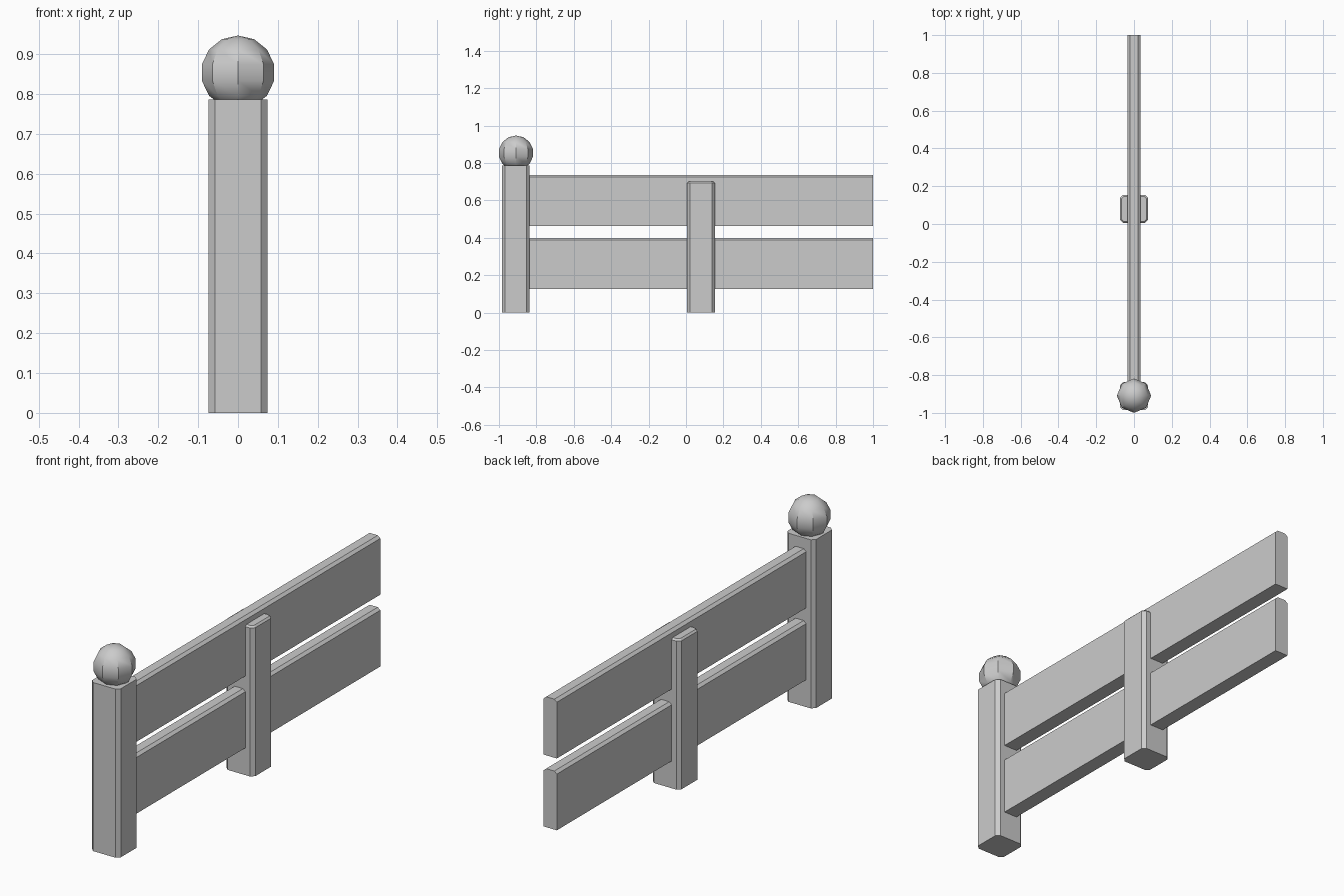
import bpy
import bmesh
from math import pi

cube = bpy.data.objects.get("Cube")
if cube:
    bpy.data.objects.remove(cube, do_unlink=True)

grey = bpy.data.materials.new("plain_grey")
grey.use_nodes = True
grey.diffuse_color = (0.6, 0.6, 0.6, 1)
grey.node_tree.nodes["Principled BSDF"].inputs["Base Color"].default_value = (0.6, 0.6, 0.6, 1)


def add_object(name, bm):
    bmesh.ops.recalc_face_normals(bm, faces=bm.faces)
    mesh = bpy.data.meshes.new(name)
    bm.to_mesh(mesh)
    bm.free()
    mesh.materials.append(grey)
    obj = bpy.data.objects.new(name, mesh)
    bpy.context.collection.objects.link(obj)
    return obj


def prism(name, outline, length, place):
    """Extrude a closed 2D outline; place maps (u, v, t) to x, y, z."""
    bm = bmesh.new()
    ends = [[bm.verts.new(place(u, v, t)) for u, v in outline] for t in length]
    for ring in ends:
        bm.faces.new(ring)
    n = len(outline)
    for i in range(n):
        j = (i + 1) % n
        bm.faces.new((ends[0][i], ends[0][j], ends[1][j], ends[1][i]))
    return add_object(name, bm)


def post(name, y, height, top_bevel=0):
    """Square post with chamfered upright corners."""
    h, c = 0.074, 0.016
    k = h - c
    outline = [(h, -k), (h, k), (k, h), (-k, h), (-h, k), (-h, -k), (-k, -h), (k, -h)]
    obj = prism(name, outline, (0, height), lambda u, v, t: (u, y + v, t))
    if top_bevel:
        bm = bmesh.new()
        bm.from_mesh(obj.data)
        rim = [e for e in bm.edges if all(v.co.z > height - 0.001 for v in e.verts)]
        bmesh.ops.bevel(bm, geom=rim, offset=top_bevel, segments=1, affect='EDGES')
        bm.to_mesh(obj.data)
        bm.free()


def rail(name, bottom, top):
    """Long board with chamfered upper edges."""
    w, c, d = 0.034, 0.013, 0.011
    outline = [(-w, bottom), (w, bottom), (w, top - d), (w - c, top),
               (c - w, top), (-w, top - d)]
    prism(name, outline, (-0.9, 1.0), lambda u, v, t: (u, t, v))


# Posts and boards
post("end_post", -0.911, 0.786)
post("middle_post", 0.08, 0.7, 0.008)
rail("lower_rail", 0.127, 0.4)
rail("upper_rail", 0.462, 0.735)

# Ball finial on the end post
bm = bmesh.new()
bmesh.ops.create_uvsphere(bm, u_segments=8, v_segments=7, radius=0.093)
bmesh.ops.translate(bm, verts=bm.verts, vec=(0, -0.909, 0.854))
ball = add_object("ball_finial", bm)
bpy.ops.object.select_all(action='DESELECT')
ball.select_set(True)
bpy.context.view_layer.objects.active = ball
bpy.ops.object.shade_smooth_by_angle(angle=pi / 4.5)
